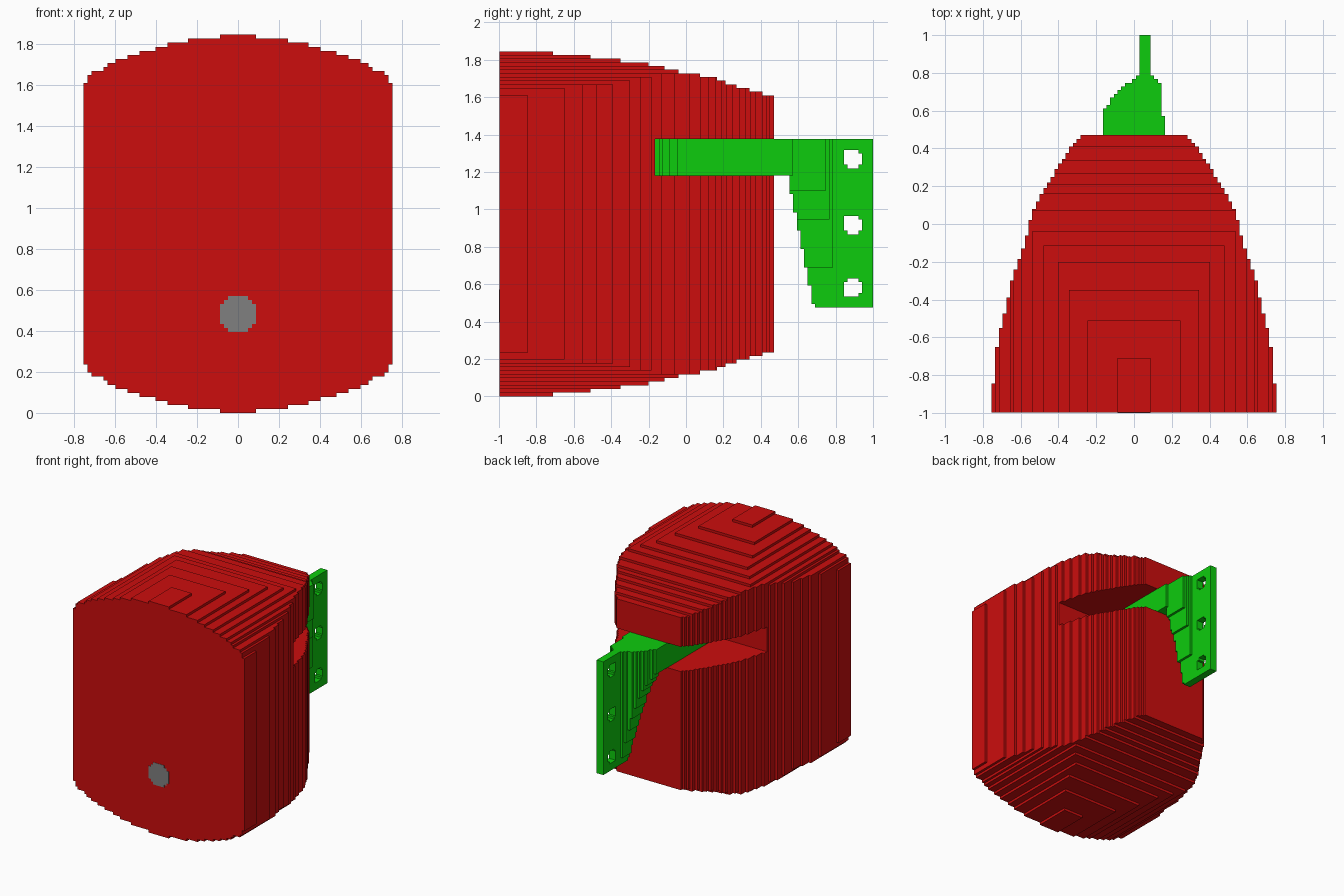
import bpy, bmesh

if "Cube" in bpy.data.objects:
    bpy.data.objects.remove(bpy.data.objects["Cube"])

V = 0.0196          # size of one step
MID = 0.9225        # half of the body height


def material(name, rgb):
    m = bpy.data.materials.new(name)
    m.use_nodes = True
    m.diffuse_color = (*rgb, 1)
    m.node_tree.nodes["Principled BSDF"].inputs["Base Color"].default_value = (*rgb, 1)
    return m


red = material("red", (0.604, 0.004, 0.004))
green = material("green", (0.004, 0.604, 0.004))
grey = material("grey", (0.214, 0.214, 0.214))


def steps(start, count, size=V):
    return [start + i * size for i in range(count + 1)]


def stepped_solid(name, xs, ys, zs, inside, mat):
    """Outer skin of all grid cells whose centre passes the inside test."""
    grid = [sorted({round(v, 4) for v in axis}) for axis in (xs, ys, zs)]
    mids = [[(a + b) / 2 for a, b in zip(g, g[1:])] for g in grid]
    filled = {(i, j, k)
              for i, x in enumerate(mids[0])
              for j, y in enumerate(mids[1])
              for k, z in enumerate(mids[2]) if inside(x, y, z)}
    bm = bmesh.new()
    verts = {}

    def vert(c):
        if c not in verts:
            verts[c] = bm.verts.new([grid[a][c[a]] for a in range(3)])
        return verts[c]

    for cell in filled:
        for a in range(3):
            b, c = (a + 1) % 3, (a + 2) % 3
            for side in (0, 1):
                near = list(cell)
                near[a] += 1 if side else -1
                if tuple(near) in filled:
                    continue
                ring = []
                for db, dc in ((0, 0), (1, 0), (1, 1), (0, 1)):
                    p = list(cell)
                    p[a] += side
                    p[b] += db
                    p[c] += dc
                    ring.append(vert(tuple(p)))
                bm.faces.new(ring if side else ring[::-1])
    # Merge the cells of each flat terrace
    bmesh.ops.dissolve_limit(bm, angle_limit=0.01, verts=bm.verts[:], edges=bm.edges[:])
    mesh = bpy.data.meshes.new(name)
    bm.to_mesh(mesh)
    bm.free()
    mesh.materials.append(mat)
    obj = bpy.data.objects.new(name, mesh)
    bpy.context.collection.objects.link(obj)
    return obj


# Body: front, side and plan outlines, each a staircase, intersected
FRONT = [(n + 0.5) * V for n in (4, 12, 17, 20, 24, 27, 30, 32, 33, 36, 37, 37, 38)]
SIDE = [-0.71, -0.51, -0.35, -0.2, -0.115, -0.04, 0.075, 0.165, 0.21, 0.27, 0.34, 0.41, 0.47]
PLAN = [-0.845, -0.65, -0.55, -0.475, -0.39, -0.3, -0.24, -0.185, -0.13, -0.06, 0.02, 0.08,
        0.12, 0.16, 0.19, 0.22, 0.25, 0.29, 0.32, 0.345, 0.375, 0.41, 0.43, 0.45, 0.47]
WIDTHS = [(38 - i + 0.5) * V for i in range(len(PLAN))]
HEIGHTS = [MID - V * k for k in range(len(FRONT))]
SLOT_Y, SLOT_LOW, SLOT_TOP = -0.165, 1.18, 1.18 + 10 * V


def limit(edges, values, v):
    return next((val for e, val in zip(edges, values) if v < e), 0)


def in_body(x, y, z):
    if y > SLOT_Y and SLOT_LOW < z < SLOT_TOP:      # slot for the arm
        return False
    h = abs(z - MID)
    return (h < limit(FRONT, HEIGHTS, abs(x)) and h < limit(SIDE, HEIGHTS, y)
            and abs(x) < limit(PLAN, WIDTHS, y))


stepped_solid("body",
              [s * w for w in FRONT + WIDTHS for s in (-1, 1)],
              [-0.998, SLOT_Y] + SIDE + PLAN,
              [MID + s * h for h in HEIGHTS for s in (-1, 1)] + [SLOT_LOW, SLOT_TOP],
              in_body, red)

# Hinge arm: round-ended bar that narrows into an upright plate with three holes
R = 0.165
HOLES = (1.27, 0.92, 0.58)


def in_arm(x, y, z):
    if y < 0.57 and z > SLOT_LOW:                   # bar in the slot
        return y > 0 or x * x + y * y < R * R
    drop = max(0, (SLOT_LOW - z) / 0.705)
    if y < 0.545 + 0.14 * drop:                     # sloping lower edge
        return False
    if 0.029 < x < 0.087:                           # plate
        return all((y - 0.89) ** 2 + (z - h) ** 2 > 0.0028 for h in HOLES)
    run = max(0, (y - 0.57) / 0.22)
    if run >= 1:
        return False
    left = -R + 0.195 * max(run ** 1.67, drop ** 0.6)
    right = min(0.145 if y > 0.57 else R,
                R - 0.08 * drop ** 0.45,
                0.145 - max(0, y - 0.74) * 1.2)
    return left < x < right


stepped_solid("hinge_arm",
              steps(-R, 17, 2 * R / 17),
              steps(-R, 60, 1.165 / 60),
              steps(SLOT_LOW - 36 * V, 46),
              in_arm, green)

# Round spot set into the flat front
stepped_solid("front_spot",
              steps(-4.5 * V, 9), [-1.0, -0.98], steps(0.483 - 4.5 * V, 9),
              lambda x, y, z: x * x + (z - 0.483) ** 2 < 0.0079,
              grey)
